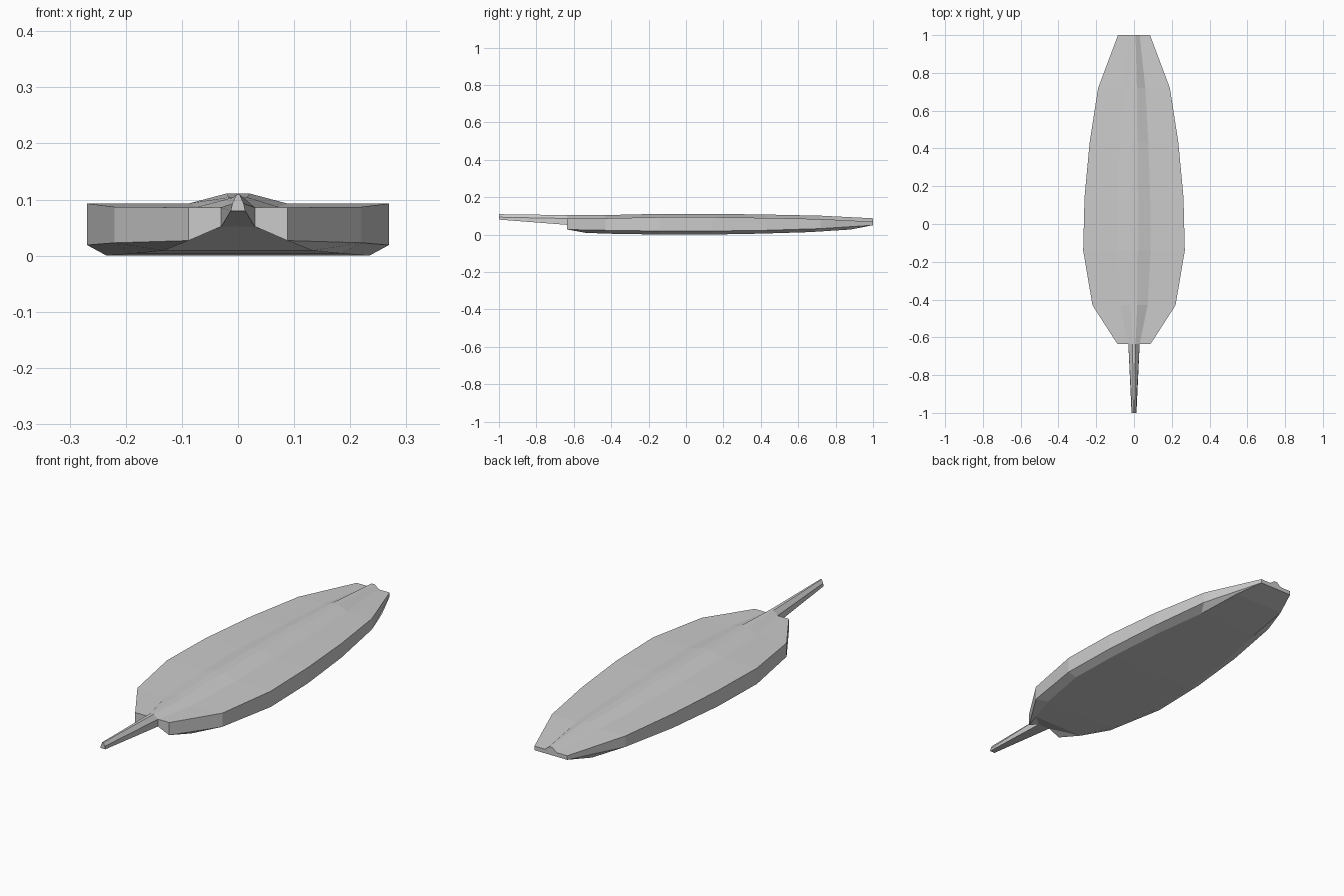
import bpy, bmesh

if "Cube" in bpy.data.objects:
    bpy.data.objects.remove(bpy.data.objects["Cube"])

# Stations along the blade: y, half width, side bottom z, edge z,
# shoulder half width, ridge half width, ridge z, underside y, underside z
stations = [
    (-0.635, 0.088, 0.030, 0.089, 0.030, 0.008, 0.107, -0.535, 0.012),
    (-0.43, 0.220, 0.026, 0.090, 0.072, 0.017, 0.107, -0.385, 0.007),
    (-0.14, 0.269, 0.022, 0.096, 0.088, 0.020, 0.114, -0.130, 0.003),
    (0.14, 0.262, 0.022, 0.096, 0.086, 0.020, 0.114, 0.130, 0.003),
    (0.43, 0.235, 0.026, 0.092, 0.076, 0.018, 0.110, 0.400, 0.008),
    (0.72, 0.190, 0.035, 0.086, 0.060, 0.015, 0.104, 0.660, 0.016),
    (1.00, 0.085, 0.053, 0.072, 0.030, 0.008, 0.090, 0.880, 0.030),
]

bm = bmesh.new()


def ring(half):
    """Mirror a half section, listed from the bottom up, into a closed ring."""
    right = [bm.verts.new(p) for p in half]
    left = [bm.verts.new((-x, y, z)) for x, y, z in half]
    return right + left[::-1]


def bridge(a, b):
    for i in range(len(a)):
        j = (i + 1) % len(a)
        bm.faces.new((a[i], a[j], b[j], b[i]))


# Blade: bevelled underside, upright rim, flat top and raised midrib
rings = []
for y, w, lo, edge, sw, rw, rz, by, bz in stations:
    inset = 0.035 if w > 0.1 else 0.005
    if w < 0.1:
        by_w = w + 0.045
    else:
        by_w = w - inset
    rings.append(ring([(by_w, by, bz), (w, y, lo), (w, y, edge),
                       (sw, y, edge), (rw, y, rz)]))
for a, b in zip(rings, rings[1:]):
    bridge(a, b)

# Back end: upright cap and sloped bevel
r = rings[-1]
bm.faces.new(r[1:9])
bm.faces.new((r[0], r[1], r[8], r[9]))

# Stem: tapers forward out of the midrib
f = rings[0]
low_r = bm.verts.new((0.030, -0.635, 0.055))
low_l = bm.verts.new((-0.030, -0.635, 0.055))
base = [low_r, f[3], f[4], f[5], f[6], low_l]
tip = ring([(0.013, -1, 0.083), (0.010, -1, 0.096), (0.003, -1, 0.112)])
bridge(base, tip)
bm.faces.new(tip)

# Front end: upright shoulders and bevel running up into the stem
bm.faces.new((f[1], f[2], f[3], low_r))
bm.faces.new((f[8], f[7], f[6], low_l))
bm.faces.new((f[0], f[1], low_r))
bm.faces.new((f[9], f[8], low_l))
bm.faces.new((f[0], low_r, low_l, f[9]))

bmesh.ops.translate(bm, verts=bm.verts, vec=(0, 0, -0.003))
bmesh.ops.recalc_face_normals(bm, faces=bm.faces)
mesh = bpy.data.meshes.new("leaf_blade")
bm.to_mesh(mesh)
bm.free()
bpy.context.collection.objects.link(bpy.data.objects.new("leaf_blade", mesh))
